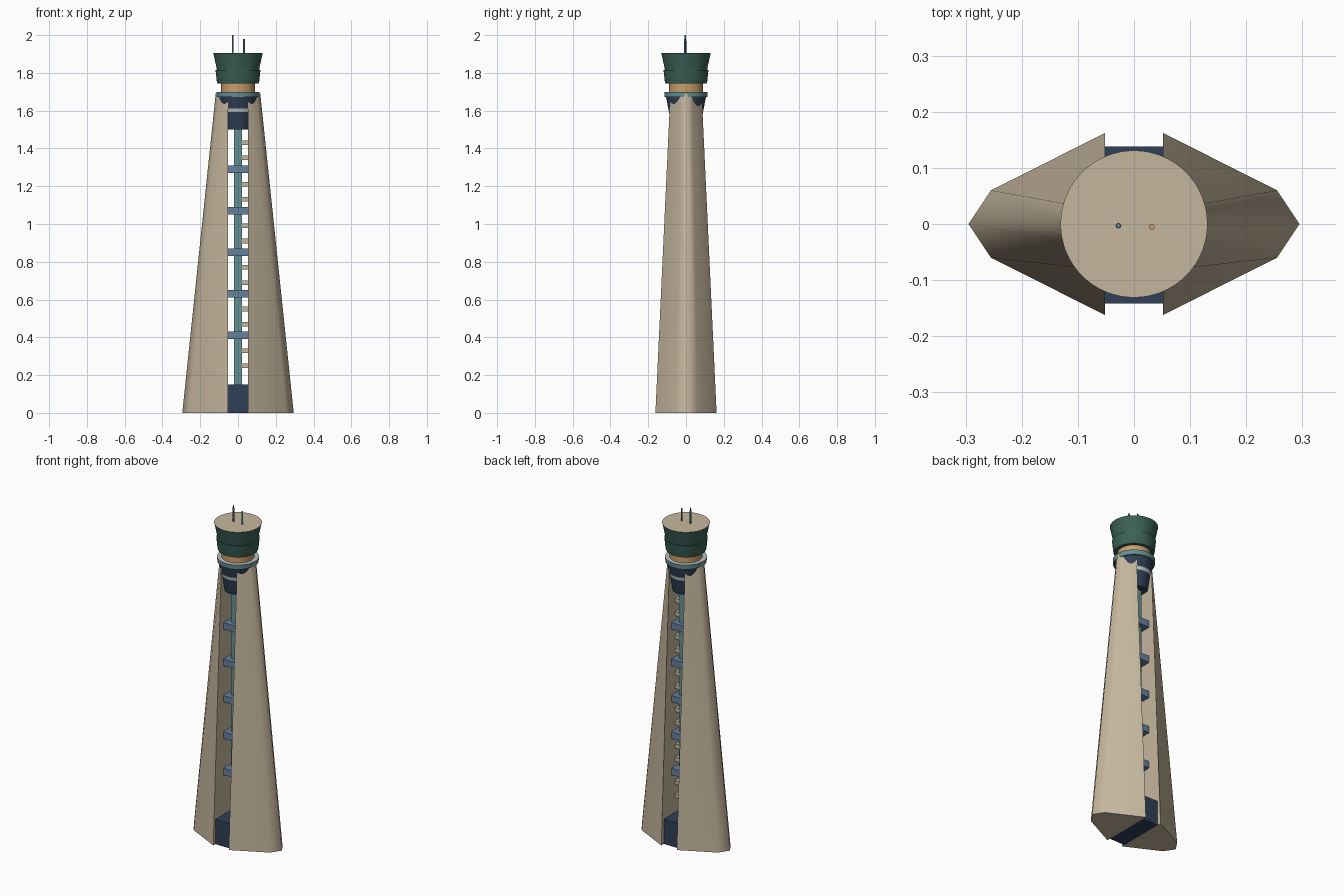
import bpy, bmesh
from math import sin, cos, pi, radians

if "Cube" in bpy.data.objects:
    bpy.data.objects.remove(bpy.data.objects["Cube"])


def material(name, r, g, b):
    m = bpy.data.materials.new(name)
    m.use_nodes = True
    m.diffuse_color = (r, g, b, 1)
    m.node_tree.nodes["Principled BSDF"].inputs["Base Color"].default_value = (r, g, b, 1)
    return m


STONE = material("beige stone", .56, .47, .34)
NAVY = material("navy", .03, .05, .095)
GREEN = material("dark green", .045, .12, .095)
TEAL = material("teal", .13, .28, .29)
BLUE = material("slate blue", .13, .22, .34)
GREY = material("pale grey", .5, .54, .56)
ORANGE = material("warm orange", .58, .34, .15)


def finish(name, bm, mats, angle=30):
    bmesh.ops.recalc_face_normals(bm, faces=bm.faces)
    mesh = bpy.data.meshes.new(name)
    bm.to_mesh(mesh)
    bm.free()
    for m in mats:
        mesh.materials.append(m)
    ob = bpy.data.objects.new(name, mesh)
    bpy.context.collection.objects.link(ob)
    bpy.ops.object.select_all(action='DESELECT')
    bpy.context.view_layer.objects.active = ob
    ob.select_set(True)
    bpy.ops.object.shade_smooth_by_angle(angle=radians(angle))
    return ob


def loft(bm, rings, slots):
    """Skin closed rings of points; slots gives bottom, side bands, top."""
    loops = [[bm.verts.new(p) for p in ring] for ring in rings]
    bm.faces.new(loops[0]).material_index = slots[0]
    n = len(loops[0])
    for a, b, slot in zip(loops, loops[1:], slots[1:]):
        for i in range(n):
            j = (i + 1) % n
            bm.faces.new((a[i], a[j], b[j], b[i])).material_index = slot
    bm.faces.new(loops[-1]).material_index = slots[-1]


def lathe(name, profile, mats, slots=None, centre=(0, 0), n=64):
    bm = bmesh.new()
    rings = [[(centre[0] + r * cos(2 * pi * i / n), centre[1] + r * sin(2 * pi * i / n), z)
              for i in range(n)] for r, z in profile]
    loft(bm, rings, slots or [0] * (len(profile) + 1))
    return finish(name, bm, mats)


def box(name, x, y, z, mat):
    bm = bmesh.new()
    loft(bm, [[(x[0], y[0], h), (x[1], y[0], h), (x[1], y[1], h), (x[0], y[1], h)]
              for h in z], [0, 0, 0])
    return finish(name, bm, [mat])


# Two tapering shells that lean towards the top
INNER = .052
base = [(INNER, .162), (.255, .06), (.295, 0)]
top = [(INNER, .083), (.098, .032), (.118, 0)]
for side, sx in (("left", 1), ("right", -1)):
    bm = bmesh.new()
    rings = []
    for half, z in ((base, 0), (top, 1.69)):
        pts = half + [(x, -y) for x, y in reversed(half[:-1])]
        rings.append([(sx * x, y, z) for x, y in pts])
    loft(bm, rings, [0, 0, 0])
    finish(side + "_tower_shell", bm, [STONE], 75)

# Entrance block, lift core, bridges and landings in the gap
box("entrance_block", (-INNER, INNER), (-.142, .138), (0, .15), NAVY)
box("lift_core", (-.022, .022), (-.036, .036), (.15, 1.51), TEAL)
for i in range(5):
    z = .41 + .22 * i
    box(f"bridge_{i + 1}", (-INNER, INNER), (-.066, .066), (z - .02, z + .02), BLUE)
for i in range(6):
    for part, offset in (("lower", .25), ("upper", .33)):
        z = offset + .22 * i
        box(f"{part}_landing_{i + 1}", (.02, INNER), (-.03, .03), (z - .012, z + .012), STONE)

# Flared bowl with a pale stripe
lathe("bowl", [(.073, 1.5), (.09, 1.592), (.094, 1.612), (.106, 1.675)],
      [NAVY, GREY], [0, 0, 1, 0, 0])

# Observation ring, neck and crown
lathe("deck_ring", [(.113, 1.672), (.115, 1.7)], [TEAL, GREY], [0, 0, 1])
lathe("neck", [(.09, 1.69), (.09, 1.75)], [ORANGE])
lathe("lower_crown", [(.109, 1.743), (.112, 1.752), (.119, 1.815)], [GREEN])
lathe("upper_crown", [(.111, 1.81), (.114, 1.828), (.127, 1.89), (.131, 1.905)],
      [GREEN, STONE], [0, 0, 0, 0, 1])

# Rooftop masts
lathe("tall_mast", [(.005, 1.9), (.004, 2)], [BLUE], centre=(-.028, -.003), n=12)
lathe("short_mast", [(.005, 1.9), (.005, 1.98)], [BLUE, ORANGE], [0, 0, 1],
      centre=(.032, -.005), n=12)
